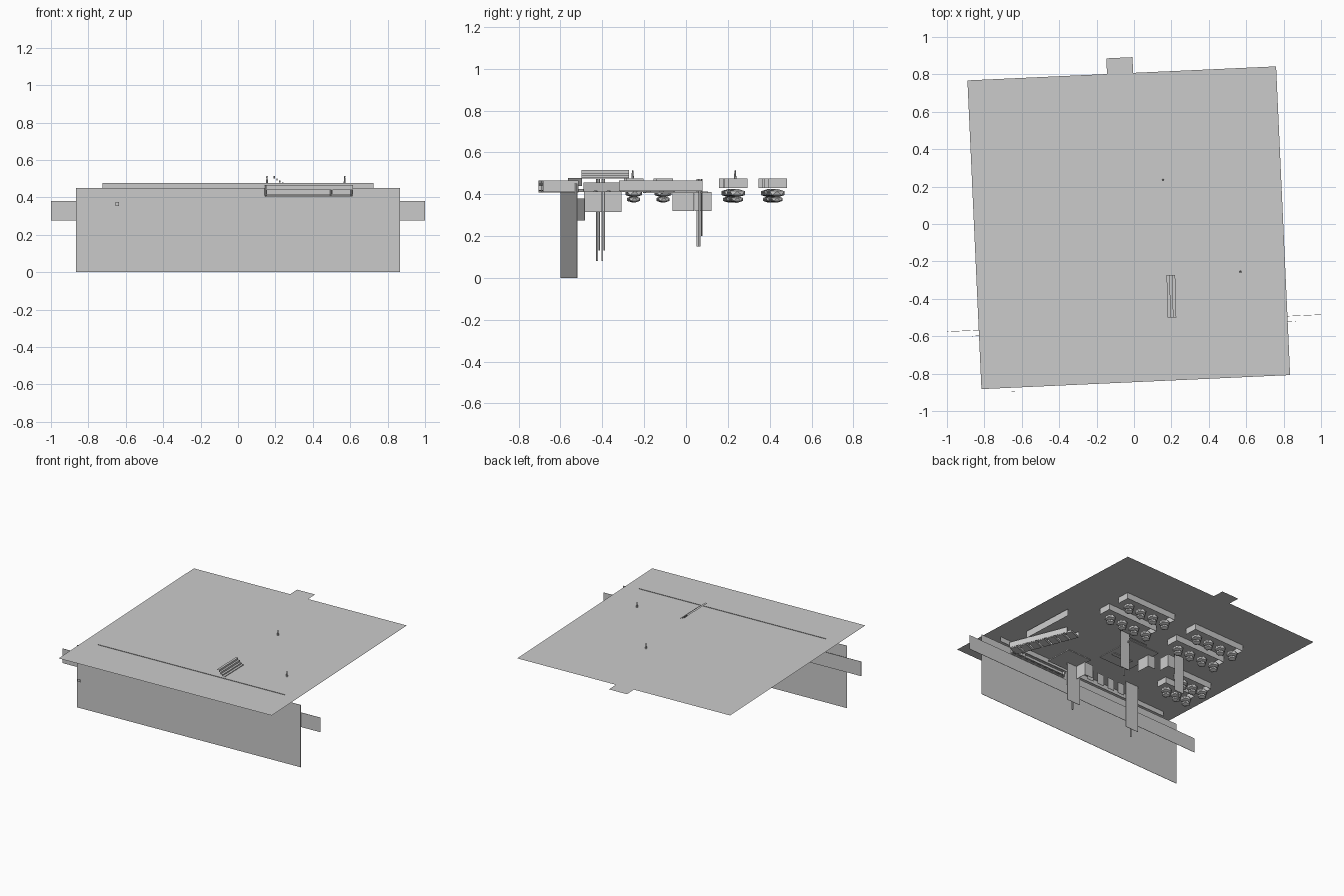
import bpy, bmesh, math
from mathutils import Matrix

cube = bpy.data.objects.get("Cube")
if cube:
    bpy.data.objects.remove(cube, do_unlink=True)

YAW = math.radians(2.6)
THIN = 0.002

grey = bpy.data.materials.new("plain grey")
grey.use_nodes = True
colour = (0.6, 0.6, 0.6, 1)
grey.diffuse_color = colour
grey.node_tree.nodes["Principled BSDF"].inputs["Base Color"].default_value = colour


def finish(name, bm):
    mesh = bpy.data.meshes.new(name)
    bm.to_mesh(mesh)
    bm.free()
    mesh.materials.append(grey)
    obj = bpy.data.objects.new(name, mesh)
    bpy.context.collection.objects.link(obj)
    return obj


def add_box(bm, x, y, z0, z1, w, d, yaw=YAW):
    m = (Matrix.Translation((x, y, (z0 + z1) / 2)) @ Matrix.Rotation(yaw, 4, 'Z')
         @ Matrix.Diagonal((w, d, z1 - z0, 1)))
    bmesh.ops.create_cube(bm, size=1, matrix=m)


def box(name, *args, **kw):
    bm = bmesh.new()
    add_box(bm, *args, **kw)
    return finish(name, bm)


def offset(x, y, u, v):
    # Move by (u, v) along the turned site axes
    c, s = math.cos(YAW), math.sin(YAW)
    return x + u * c - v * s, y + u * s + v * c


# Large flat sheet with its rear tab
bm = bmesh.new()
outline = [(-.826, -.826), (.826, -.826), (.826, .826), (.061, .826),
           (.061, .91), (-.079, .91), (-.079, .826), (-.826, .826)]
bm.faces.new([bm.verts.new((*offset(-.028, -.02, u, v), .475)) for u, v in outline])
finish("ground_sheet", bm)

# Long upright sheets
box("front_wall", 0, -.56, 0, .45, 1.735, THIN)
box("rear_band", 0, -.53, .275, .38, 2.0, THIN)
box("top_strip", 0, -.53, .44, .478, 1.45, THIN)
box("small_marker", -.645, -.894, .355, .375, .02, THIN, yaw=0)

# Steps standing on the sheet, falling toward the left side
bm = bmesh.new()
profile = [(.178, .475), (.178, .515), (.195, .515), (.195, .502), (.209, .502),
           (.209, .489), (.224, .489), (.224, .48), (.24, .48), (.24, .475)]
rows = [[bm.verts.new((x + shift, y, z)) for x, z in profile]
        for y, shift in ((-.5, .002), (-.272, -.004))]
for i in range(1, len(profile) - 1):
    bm.faces.new((rows[0][i], rows[0][i + 1], rows[1][i + 1], rows[1][i]))
finish("steps", bm)


def planter(name, x, y, w, d, count):
    # Three-sided panel with rounded clusters hanging below
    bm = bmesh.new()
    add_box(bm, *offset(x, y, 0, d / 2), .43, .474, w, THIN)
    for side in (-1, 1):
        add_box(bm, *offset(x, y, side * w / 2, 0), .43, .474, THIN, d)
    finish(name + "_panel", bm)
    bm = bmesh.new()
    for i in range(count):
        u = (i + .5) / count * w - w / 2
        px, py = offset(x, y, u, 0)
        for z, r in ((.405, .042), (.375, .032)):
            m = Matrix.Translation((px, py, z)) @ Matrix.Diagonal((1, 1, .5, 1))
            bmesh.ops.create_icosphere(bm, subdivisions=1, radius=r, matrix=m)
    finish(name + "_clusters", bm)


for side, x, y in (("left", .25, .428), ("right", -.35, .402)):
    for row, shift in (("back", 0), ("middle", -.19)):
        planter(f"{row}_{side}", x, y + shift, .42, .09, 4)
planter("side_outer", -.59, -.11, .26, .08, 3)
planter("side_inner", -.57, -.25, .26, .08, 3)

# Long panel and raised terrace toward the left side
box("long_panel", .64, -.12, .415, .465, THIN, .4)
bm = bmesh.new()
for z in (.405, .415, .447, .462):
    add_box(bm, .378, -.61, z, z + .004, .46, .17)
for u in (-.23, .12, .23):
    add_box(bm, *offset(.378, -.61, u, 0), .41, .465, .005, .17)
add_box(bm, *offset(.378, -.61, 0, -.083), .44, .466, .46, THIN)
finish("terrace", bm)

# Stepped gangway behind the terrace
bm = bmesh.new()
for i in range(7):
    t = i / 6
    add_box(bm, .6 - .15 * t, -.48 + .38 * t, .41, .425, .09, .05, yaw=.38)
for side in (-1, 1):
    add_box(bm, .525 + side * .05, -.29, .415, .455, THIN, .43, yaw=.38)
finish("gangway", bm)

# Tall upright panels with slim poles
for name, x, y, low, w in (("left_tall", .19, -.39, .13, .11), ("right_tall", -.33, -.415, .13, .11),
                           ("centre_tall", .14, .075, .2, .08), ("rear_tall", -.33, .065, .2, .08)):
    box(name + "_panel", x, y, low, .472, w, THIN)
    box(name + "_pole", x, y - .01, low - .05, .472, .008, .008)

# Hanging booths and small signs
for name, x, y, w, d, low in (("front_booth", .13, -.4, .07, .18, .315),
                              ("centre_booth", -.12, -.015, .06, .1, .32),
                              ("rear_booth", -.22, .08, .06, .08, .32)):
    bm = bmesh.new()
    add_box(bm, *offset(x, y, w / 2, 0), low, .41, THIN, d)
    add_box(bm, *offset(x, y, 0, d / 2), low, .41, w, THIN)
    finish(name, bm)
for i in range(4):
    box(f"sign_{i + 1}", .07 - .09 * i, -.36 - .004 * i, .33, .41, .055, THIN)

# Hanging stair flight near the middle
bm = bmesh.new()
for i in range(6):
    add_box(bm, .02, -.1 + .03 * i, .40 + .01 * i, .406 + .01 * i, .16, .03)
finish("stair_flight", bm)

# Low roof slabs under the sheet
box("centre_slab", .0, -.05, .405, .412, .25, .3)
box("front_slab", .25, -.36, .41, .418, .2, .2)

# Small upright figures passing through the sheet
for i, (x, y) in enumerate(((.155, .235), (.57, -.255))):
    bm = bmesh.new()
    m = Matrix.Translation((x, y, .49))
    bmesh.ops.create_cone(bm, cap_ends=True, segments=6, radius1=.006, radius2=.004,
                          depth=.03, matrix=m)
    bmesh.ops.create_icosphere(bm, subdivisions=1, radius=.005,
                               matrix=Matrix.Translation((x, y, .51)))
    finish(f"figure_{i + 1}", bm)
